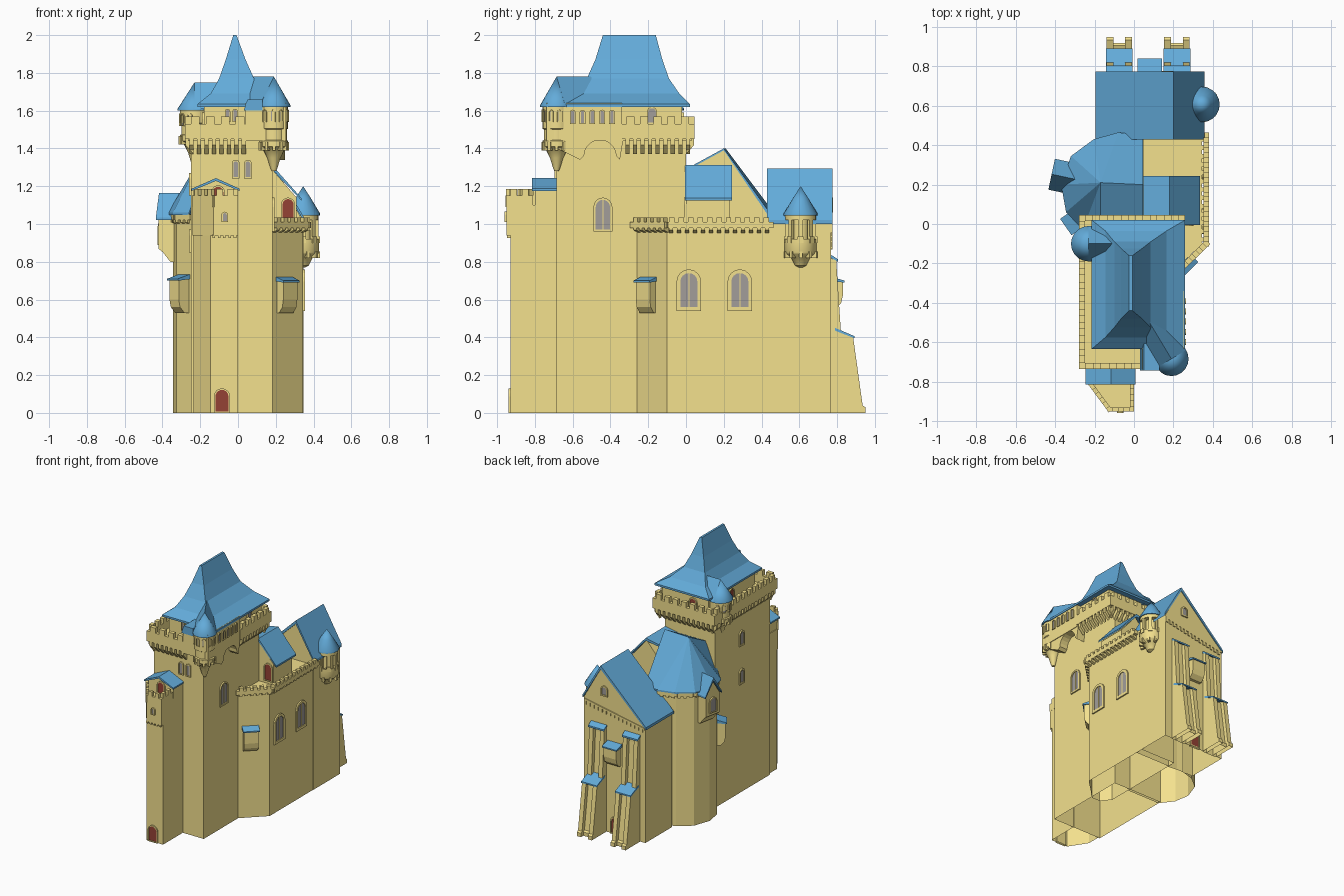
import bpy, bmesh
from math import pi, sin, cos, atan2, radians
from mathutils import Matrix, Vector

if "Cube" in bpy.data.objects:
    bpy.data.objects.remove(bpy.data.objects["Cube"])


def material(name, col):
    m = bpy.data.materials.new(name)
    m.diffuse_color = (*col, 1)
    m.use_nodes = True
    m.node_tree.nodes["Principled BSDF"].inputs["Base Color"].default_value = m.diffuse_color
    return m


STONE = material("stone", (0.9, 0.75, 0.27))
BLUE = material("roof_blue", (0.125, 0.41, 0.7))
WOOD = material("door_wood", (0.3, 0.055, 0.035))
GLASS = material("window_grey", (0.36, 0.34, 0.32))


def part(name, solids, mat=STONE, M=Matrix(), smooth=False):
    """Each solid is a list of equal-length loops, bridged and capped; undersides on the ground stay open."""
    bm = bmesh.new()
    for loops in solids:
        vs = [[bm.verts.new(M @ Vector(p)) for p in l] for l in loops]
        n = len(vs[0])
        bm.faces.new(vs[0][::-1])
        bm.faces.new(vs[-1])
        for a, b in zip(vs, vs[1:]):
            for i in range(n):
                j = (i + 1) % n
                bm.faces.new((a[i], a[j], b[j], b[i]))
        bmesh.ops.remove_doubles(bm, verts=[v for l in vs for v in l], dist=1e-5)
    bmesh.ops.recalc_face_normals(bm, faces=bm.faces)
    ground = [f for f in bm.faces if all(v.co.z < 1e-4 for v in f.verts)]
    bmesh.ops.delete(bm, geom=ground, context='FACES')
    me = bpy.data.meshes.new(name)
    bm.to_mesh(me)
    bm.free()
    ob = bpy.data.objects.new(name, me)
    bpy.context.collection.objects.link(ob)
    me.materials.append(mat)
    if smooth:
        bpy.ops.object.select_all(action='DESELECT')
        ob.select_set(True)
        bpy.context.view_layer.objects.active = ob
        bpy.ops.object.shade_smooth_by_angle(angle=0.6)
    return ob


def ex_x(pts, a, b): return [[(x, p, q) for p, q in pts] for x in (a, b)]
def ex_y(pts, a, b): return [[(p, y, q) for p, q in pts] for y in (a, b)]
def ex_z(pts, a, b): return [[(p, q, z) for p, q in pts] for z in (a, b)]
def rect(x0, x1, y0, y1): return [(x0, y0), (x1, y0), (x1, y1), (x0, y1)]
def box(x0, x1, y0, y1, z0, z1): return ex_z(rect(x0, x1, y0, y1), z0, z1)


def lathe(cx, cy, prof, n=20):
    return [[(cx + r * cos(2 * pi * i / n), cy + r * sin(2 * pi * i / n), z)
             for i in range(n)] for r, z in prof]


def frame(x, y, deg):
    """Local x points out of the wall, local y runs along it."""
    return Matrix.Translation((x, y, 0)) @ Matrix.Rotation(radians(deg), 4, 'Z')


def move(loops, M): return [[tuple(M @ Vector(p)) for p in l] for l in loops]


def battlement(name, pts, z0, z1, z2, t=.03, pitch=.07, corbel=.05):
    sol = []
    for a, b in zip(pts, pts[1:]):
        dx, dy = b[0] - a[0], b[1] - a[1]
        L = (dx * dx + dy * dy) ** .5
        M = frame((a[0] + b[0]) / 2, (a[1] + b[1]) / 2, 0) @ Matrix.Rotation(atan2(dy, dx) - pi / 2, 4, 'Z')
        e = t * .45
        bits = [box(-t / 2, t / 2, -L / 2 - e, L / 2 + e, z0, z1)]
        n = max(1, round(L / pitch))
        if z2 > z1:
            for i in range(n):
                c = -L / 2 + L * (i + .5) / n
                bits.append(box(-t / 2, t / 2, c - .29 * L / n, c + .29 * L / n, z1, z2))
        m = max(2, round(L / .042))
        for i in range(m if corbel else 0):
            c = -L / 2 + L * (i + .5) / m
            bits.append(ex_y([(-t, z0), (t * .45, z0), (t * .45, z0 - corbel * .4), (-t, z0 - corbel)], c - .011, c + .011))
        sol += [move(s, M) for s in bits]
    part(name, sol)


def arch(w, h, n=8):
    r = w / 2
    return [(-r, 0), (r, 0)] + [(r * cos(pi * i / n), h - r + r * sin(pi * i / n)) for i in range(n + 1)]


def window(name, x, y, z, deg, w, h, b=.012, pane=GLASS):
    M = Matrix.Translation((0, 0, z)) @ frame(x, y, deg)
    o = arch(w, h)
    i = [(p, q + b) for p, q in arch(w - 2 * b, h - 2 * b)]
    part(name + "_frame", [[[(d, p, q) for p, q in l] for d, l in ((-.01, o), (.01, o), (.01, i), (.001, i))]], M=M)
    part(name + "_pane", [ex_x(i, 0, .004)], pane, M)
    if w > .08 and pane == GLASS:
        part(name + "_mullion", [box(.003, .008, -.003, .003, b, h - b)], M=M)


def bay(name, x, y, deg, w, d, z0, z1):
    M = frame(x, y, deg)
    prof = [(-.05, z0), (.35 * d, z0), (.85 * d, z0 + .03), (d, z0 + .07), (d, z1), (-.05, z1)]
    part(name, [ex_y(prof, -w / 2, w / 2)], M=M)
    part(name + "_roof", [ex_y([(-.03, z1), (d + .01, z1 - .01), (d + .01, z1), (-.03, z1 + .03)], -w / 2 - .008, w / 2 + .008)], BLUE, M)


# Main tower body, platform and battlements
part("tower_body", [box(-.25, .182, -.685, -.0, 0, 1.44)])
part("tower_platform", [box(-.265, .245, -.72, .03, 1.44, 1.47)])
battlement("tower_battlement", [(.245, -.33), (.245, .03), (-.265, .03), (-.265, -.72), (.05, -.72)], 1.45, 1.53, 1.57, corbel=.08)
# Upper room and corner room with arched support
part("upper_room", [box(-.18, .22, -.6, -.02, 1.44, 1.64)])
part("corner_room", [box(.04, .255, -.738, -.34, 1.44, 1.64)])
arc = [(-.455 - .085 * cos(pi * i / 10), 1.36 + .085 * sin(pi * i / 10)) for i in range(11)]
part("corner_arch", [ex_x([(-.68, 1.46), (-.68, 1.4), (-.56, 1.34)] + arc + [(-.35, 1.34), (-.33, 1.46)], .175, .25)])
part("corner_shed_roof", [ex_y([(.03, 1.6), (.13, 1.6), (.13, 1.66), (.05, 1.66)], -.745, -.6)], BLUE)
for i in range(5):
    window("corner_slit", .253, -.6 + i * .052, 1.53, 0, .03, .075, .006)
window("upper_window_right", .22, -.18, 1.53, 0, .055, .09, .007)
for x in (-.055, -.015):
    window("upper_window_front", x, -.6, 1.54, -90, .028, .07, .005)
window("upper_door_left", -.18, -.3, 1.47, 180, .07, .12, .008, WOOD)
window("upper_door_back", -.05, -.02, 1.47, 90, .07, .12, .008, WOOD)
# Flared main roof
rings = [(1.62, -.215, .26, -.635, .02), (1.635, -.215, .26, -.635, .02), (1.69, -.145, .165, -.575, -.035),
         (1.77, -.1, .085, -.525, -.09), (1.87, -.065, .04, -.48, -.125), (2, -.025, -.008, -.44, -.16)]
part("main_roof", [[[(x, y, z) for x, y in rect(*r)] for z, *r in rings]], BLUE)

# Two corner turrets with roofs running back into the main roof
for nm, x, y, r, zb, ze, za, deg, run in (("front_turret", .19, -.685, .075, 1.3, 1.63, 1.78, 121, .22),
                                          ("left_turret", -.23, -.1, .078, 1.33, 1.61, 1.75, 0, .14)):
    prof = [(.012, zb - .02), (.02, zb), (.035, zb + .05), (.06, zb + .1), (r, zb + .11), (r, zb + .14),
            (r - .008, zb + .145), (r - .008, zb + .2), (r, zb + .205), (r, ze)]
    part(nm, [lathe(x, y, prof)], smooth=True)
    part(nm + "_roof", [lathe(x, y, [(r + .012, ze - .01), (r + .012, ze), (.0, za)])], BLUE, smooth=True)
    part(nm + "_roof_link", [ex_x([(-r - .012, ze), (r + .012, ze), (0, za)], 0, run)], BLUE, frame(x, y, deg))
    cor = [move(box(r - .02, r + .006, -.008, .008, zb + .09, zb + .135), frame(x, y, k * 30)) for k in range(12)]
    part(nm + "_corbels", cor)
    for k in range(-2, 3):
        a = deg + 180 + k * 36
        window(nm + "_window", x + (r - .005) * cos(radians(a)), y + (r - .005) * sin(radians(a)), ze - .09, a, .028, .065, .005)

# Tower windows
window("tower_window_right", .182, -.44, .96, 0, .1, .18)
for x in (-.012, .052):
    window("tower_window_front", x, -.685, 1.24, -90, .042, .1, .008)
for z in (.85, 1.15):
    window("tower_window_left", -.25, -.33, z, 180, .06, .12)

# Front stair annex
low = [(0, -.68), (-.235, -.68), (-.235, -.79), (-.145, -.93), (0, -.93)]
up = [(0, -.68), (-.24, -.68), (-.24, -.8), (-.13, -.95), (0, -.95)]
part("front_annex", [ex_z(low, 0, .94), ex_z(up, .94, 1.1)])
battlement("annex_battlement", [(-.23, -.8), (-.125, -.942), (-.01, -.942), (-.01, -.82)], 1.09, 1.15, 1.185, t=.022, pitch=.055, corbel=0)
part("annex_trim", [box(-.135 + i * .028, -.121 + i * .028, -.948, -.92, .925, .945) for i in range(5)])
part("annex_cabin", [ex_y([(-.235, 1.0), (0, 1.0), (0, 1.18), (-.117, 1.23), (-.235, 1.18)], -.8, -.68)])
part("annex_cabin_roof", [ex_y([(-.245, 1.175), (-.117, 1.228), (.008, 1.175), (.008, 1.187), (-.117, 1.243), (-.245, 1.187)], -.815, -.68)], BLUE)
window("annex_upper_door", -.105, -.8, 1.09, -90, .07, .115, .008, WOOD)
window("annex_door", -.085, -.93, 0, -90, .085, .13, .008, WOOD)
window("annex_window", -.07, -.95, 1.01, -90, .035, .055, .007)

# Right terrace block with parapet
part("terrace_block", [ex_z([(.1, -.27), (.17, -.27), (.345, -.1), (.345, .5), (.04, .5), (.04, -.2)], 0, .98)])
battlement("terrace_parapet", [(.19, -.275), (.367, -.1), (.367, .45)], .98, 1.01, 1.035, pitch=.048, corbel=.03)
for y in (.015, .285):
    window("hall_window", .345, y, .54, 0, .13, .22, .02)
bay("right_bay", .245, -.197, -45, .105, .045, .53, .7)
# Small house on the terrace
part("terrace_house", [ex_y([(.05, .95), (.31, .95), (.31, 1.14), (.18, 1.29), (.05, 1.14)], .0, .23)])
part("terrace_house_roof", [ex_y([(.335, 1.125), (.18, 1.29), (.04, 1.27), (.04, 1.285), (.18, 1.312), (.335, 1.138)], -.005, .243)], BLUE)
window("terrace_door", .265, 0, 1.0, -90, .075, .14, .008, WOOD)

# Polygonal apse with faceted roof and gable wall
apse = [(.04, -.02), (.04, .43), (-.08, .445), (-.2, .41), (-.3, .33), (-.345, .2), (-.325, .08), (-.25, -.02)]
part("apse", [ex_z(apse, 0, 1.06)])
eave = [(.045, -.02, 1.28), (.045, .45, 1.05), (-.08, .465, 1.06), (-.205, .43, 1.06), (-.32, .345, 1.06),
        (-.37, .2, 1.06), (-.345, .06, 1.06), (-.26, -.03, 1.06), (-.17, -.02, 1.28)]
ridge = [(.045, .2, 1.4)] * 2 + [(-.17, .21, 1.4)] * 7
part("apse_roof", [[[(x, y, z - .012) for x, y, z in eave], eave, ridge]], BLUE)
part("apse_gable", [ex_x([(-.02, .9), (.44, .9), (.445, 1.03), (.2, 1.39), (-.02, 1.27)], .02, .047)])
battlement("apse_cornice", apse[2:], 1.02, 1.05, 1.05, corbel=.03)
bay("left_bay", -.293, .022, 215, .085, .055, .53, .71)
# Gabled oriel on the apse
F = frame(-.335, .235, 168)
part("oriel", [ex_y([(-.04, .8), (.01, .8), (.05, .85), (.075, .87), (.075, 1.03), (-.04, 1.03)], -.065, .065),
               ex_x([(-.065, 1.03), (.065, 1.03), (0, 1.13)], -.04, .075)], M=F)
part("oriel_roof", [ex_x([(-.08, 1.02), (0, 1.14), (.08, 1.02), (.08, 1.035), (0, 1.165), (-.08, 1.035)], -.1, .085)], BLUE, F)
window("oriel_window", -.335 + .075 * cos(radians(168)), .235 + .075 * sin(radians(168)), .89, 168, .07, .12, .008)

# Rear hall with lopsided gable roof
part("rear_hall", [ex_y([(-.185, 0), (.347, 0), (.347, 1.01), (.2, 1.27), (-.185, .905)], .44, .768)])
part("rear_roof", [ex_y([(.358, 1.0), (.2, 1.265), (-.195, .89), (-.195, .91), (.2, 1.293), (.358, 1.02)], .43, .775)], BLUE)
part("rear_dentils", [box(.325 - i * .035, .345 - i * .035, .76, .775, .955 - i * .0065, .985 - i * .0065) for i in range(15)])
part("rear_string_course", [ex_y([(.345, .985), (.345, 1.0), (-.183, .9), (-.183, .885)], .76, .775)])
window("rear_gable_window", .17, .768, 1.06, 90, .06, .08, .01)
window("rear_door", .07, .768, 0, 90, .09, .14, .01, WOOD)
bay("rear_bay", .08, .768, 90, .11, .062, .55, .7)

# Stepped rear buttresses
side = [(.76, 0), (.95, 0), (.95, .03), (.935, .04), (.885, .4), (.82, .43), (.795, .81), (.76, .82)]
mid = [(max(.76, y - .03), z) for y, z in side]
for c in (-.075, .218):
    part("buttress", [ex_x(side, c - .065, c - .03), ex_x(side, c + .03, c + .065), ex_x(mid, c - .03, c + .03)])
    part("buttress_caps", [ex_x([(.79, .435), (.892, .395), (.892, .406), (.79, .45)], c - .068, c + .068),
                           ex_x([(.76, .825), (.805, .8), (.805, .813), (.76, .842)], c - .068, c + .068)], BLUE)

# Open round turret on the right side
tx, ty = .345, .607
part("lookout_base", [lathe(tx, ty, [(.01, .77), (.03, .78), (.05, .82), (.08, .84), (.085, .85), (.085, .92), (.075, .92), (.075, .9)])], smooth=True)
part("lookout_core", [lathe(tx, ty, [(.045, .88), (.045, 1.06)])], smooth=True)
part("lookout_posts", [move(box(.062, .08, -.012, .012, .9, 1.05), frame(tx, ty, k * 45)) for k in range(8)])
part("lookout_merlons", [move(box(.07, .088, -.016, .016, .9, .935), frame(tx, ty, k * 45)) for k in range(8)])
part("lookout_corbels", [move(box(.06, .09, -.009, .009, .82, .855), frame(tx, ty, k * 36)) for k in range(10)])
part("lookout_ring", [lathe(tx, ty, [(.082, 1.02), (.082, 1.055)])], smooth=True)
part("lookout_roof", [lathe(tx, ty, [(.09, 1.045), (.09, 1.055), (.045, 1.13), (0, 1.2)])], BLUE, smooth=True)
